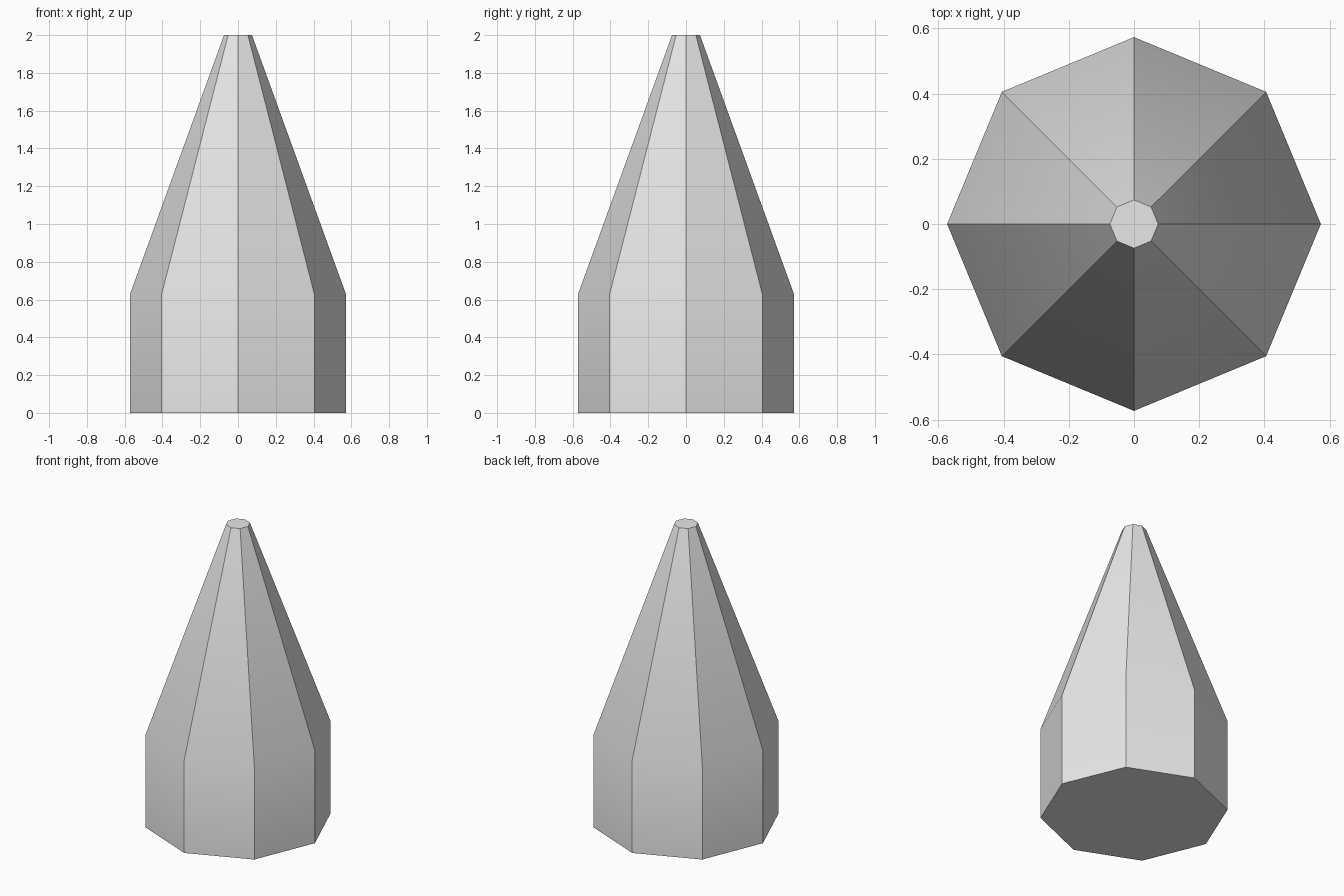
import bpy
import bmesh
from math import cos, sin, pi, radians

cube = bpy.data.objects.get("Cube")
if cube:
    bpy.data.objects.remove(cube, do_unlink=True)

SIDES = 8
PROFILE = [(0.573, 0.0), (0.573, 0.625), (0.074, 2.0)]  # radius, height

# Plain grey
grey = bpy.data.materials.new("light grey")
grey.use_nodes = True
color = (0.8, 0.8, 0.8, 1.0)
grey.diffuse_color = color
grey.node_tree.nodes["Principled BSDF"].inputs["Base Color"].default_value = color

# Octagonal body: straight base, long taper, small flat tip
bm = bmesh.new()
rings = [[bm.verts.new((r * cos(2 * pi * i / SIDES), r * sin(2 * pi * i / SIDES), z))
          for i in range(SIDES)] for r, z in PROFILE]
for low, high in zip(rings, rings[1:]):
    for i in range(SIDES):
        j = (i + 1) % SIDES
        bm.faces.new((low[i], low[j], high[j], high[i]))
bm.faces.new(rings[0][::-1])
bm.faces.new(rings[-1])

mesh = bpy.data.meshes.new("tapered_spike")
bm.to_mesh(mesh)
bm.free()
mesh.materials.append(grey)
spike = bpy.data.objects.new("tapered_spike", mesh)
bpy.context.collection.objects.link(spike)

# Soft bend between base and taper, crisp corners elsewhere
bpy.ops.object.select_all(action="DESELECT")
spike.select_set(True)
bpy.context.view_layer.objects.active = spike
bpy.ops.object.shade_smooth_by_angle(angle=radians(30))
